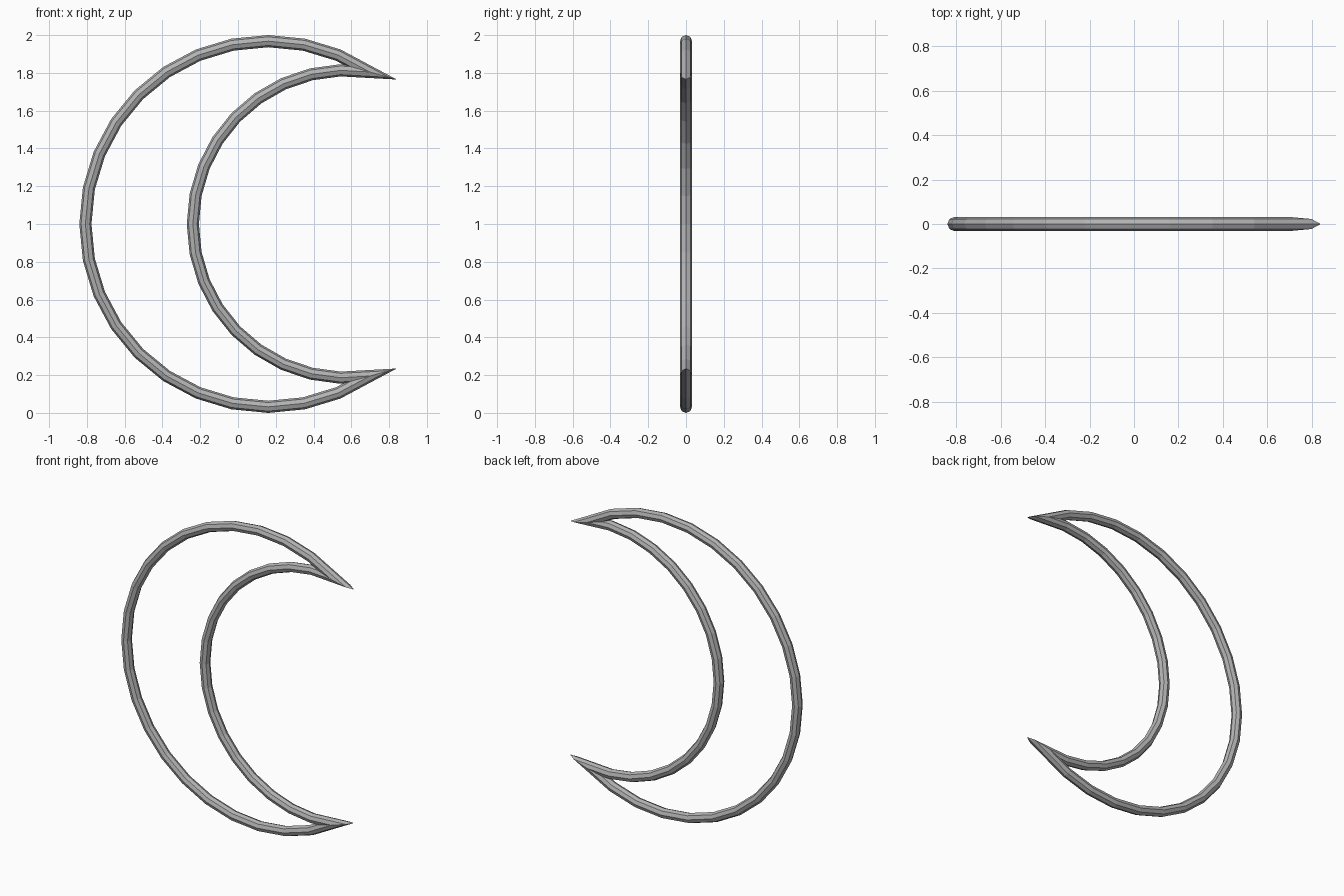
import bpy, bmesh
from math import sin, cos, pi, radians, atan2, hypot
from mathutils import Vector

cube = bpy.data.objects.get("Cube")
if cube:
    bpy.data.objects.remove(cube, do_unlink=True)

TUBE = 0.032      # tube radius
SIDES = 8         # tube cross-section
OUTER_X, OUTER_R = 0.16, 0.968
INNER_X = 0.575


def arc(cx, radius, start, end, steps):
    """Points of an arc in the XZ plane around (cx, 1)."""
    angles = [start + (end - start) * i / steps for i in range(steps + 1)]
    return [Vector((cx + radius * cos(a), 0, 1 + radius * sin(a))) for a in angles]


# Crescent centreline: large arc, then the small arc back to the first horn
horn = radians(56.25)
outer = arc(OUTER_X, OUTER_R, horn, 2 * pi - horn, 22)
dx, dz = outer[0].x - INNER_X, outer[0].z - 1
inner_start = atan2(dz, dx)
inner = arc(INNER_X, hypot(dx, dz), 2 * pi - inner_start, inner_start, 18)
path = outer[:-1] + inner[:-1]

# Sweep an octagon along the closed path with mitred joints
bm = bmesh.new()
depth = Vector((0, 1, 0))
rings = []
for i, p in enumerate(path):
    before = (p - path[i - 1]).normalized()
    after = (path[(i + 1) % len(path)] - p).normalized()
    n1, n2 = before.cross(depth), after.cross(depth)
    mitre = (n1 + n2).normalized()
    mitre /= mitre.dot(n1)
    ring = []
    for k in range(SIDES):
        a = 2 * pi * k / SIDES
        ring.append(bm.verts.new(p + TUBE * (mitre * cos(a) + depth * sin(a))))
    rings.append(ring)

for i, ring in enumerate(rings):
    following = rings[(i + 1) % len(rings)]
    for k in range(SIDES):
        m = (k + 1) % SIDES
        bm.faces.new((ring[k], ring[m], following[m], following[k]))
bmesh.ops.recalc_face_normals(bm, faces=bm.faces)

mesh = bpy.data.meshes.new("crescent_frame")
bm.to_mesh(mesh)
bm.free()
frame = bpy.data.objects.new("crescent_frame", mesh)
bpy.context.collection.objects.link(frame)

# Plain grey metal colour
grey = bpy.data.materials.new("grey")
grey.use_nodes = True
colour = (0.45, 0.45, 0.45, 1)
grey.diffuse_color = colour
for node in grey.node_tree.nodes:
    if node.type == 'BSDF_PRINCIPLED':
        node.inputs["Base Color"].default_value = colour
mesh.materials.append(grey)
